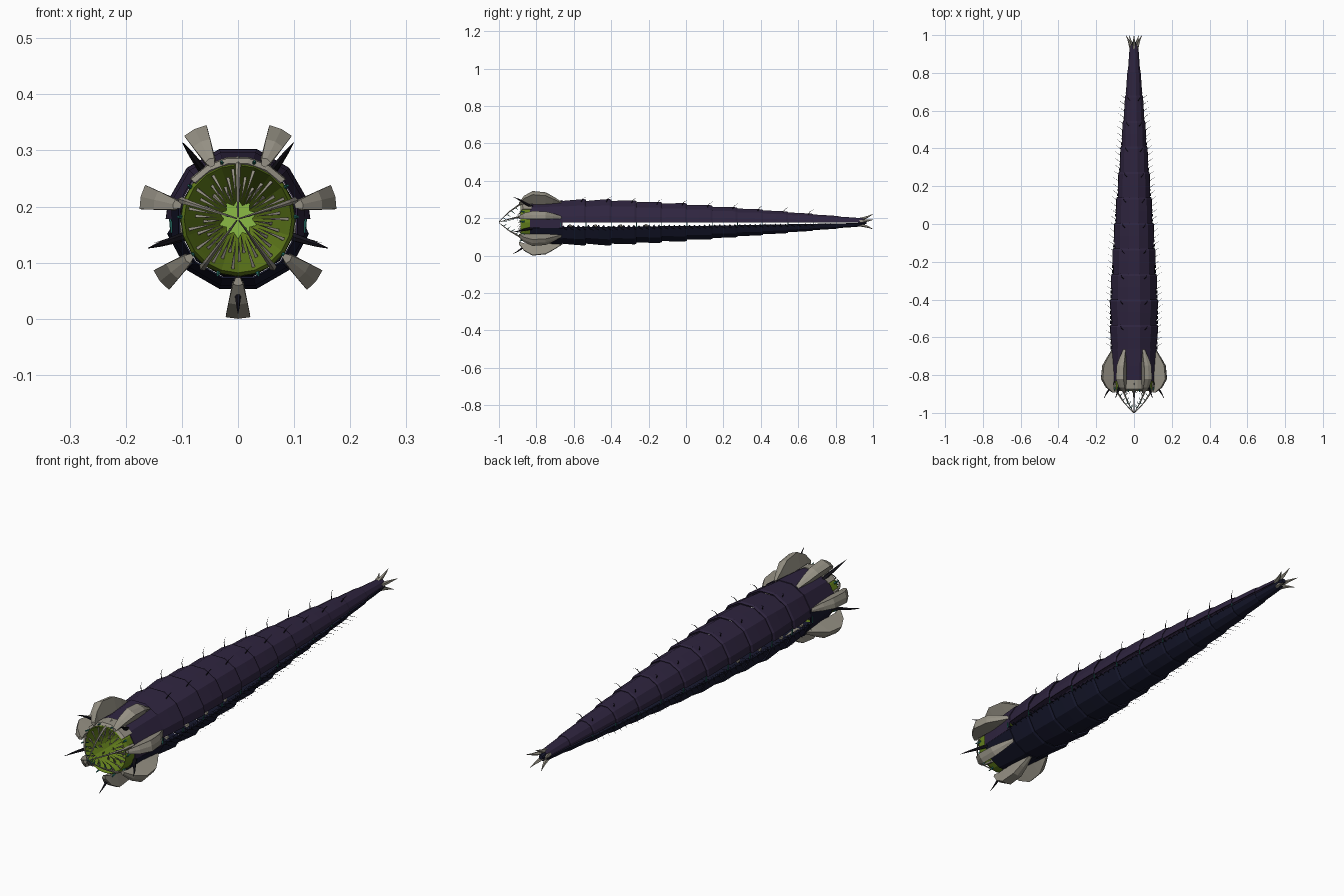
import bpy, bmesh
from math import sin, cos, radians, pi
from mathutils import Vector
import random

random.seed(4)
cube = bpy.data.objects.get("Cube")
if cube:
    bpy.data.objects.remove(cube)

AXIS = 0.178  # height of the body's centre line


def material(name, rgb):
    m = bpy.data.materials.new(name)
    m.use_nodes = True
    m.diffuse_color = (*rgb, 1)
    bsdf = m.node_tree.nodes["Principled BSDF"]
    bsdf.inputs["Base Color"].default_value = (*rgb, 1)
    bsdf.inputs["Roughness"].default_value = 0.8
    return m


PURPLE = material("purple hide", (0.028, 0.018, 0.05))
NAVY = material("navy belly", (0.008, 0.009, 0.026))
BONE = material("grey bone", (0.3, 0.28, 0.23))
GREEN = material("green flesh", (0.13, 0.22, 0.012))
LIME = material("lime throat", (0.26, 0.5, 0.06))
BLACK = material("black spine", (0.008, 0.007, 0.012))
TEAL = material("teal sinew", (0.02, 0.17, 0.14))


def polar(angle, r, y):
    a = radians(angle)
    return Vector((r * cos(a), y, AXIS + r * sin(a)))


def loft(bm, rings, closed=True, caps=True):
    rows = [[bm.verts.new(p) for p in ring] for ring in rings]
    n = len(rows[0])
    for a, b in zip(rows, rows[1:]):
        for i in range(n if closed else n - 1):
            j = (i + 1) % n
            bm.faces.new((a[i], a[j], b[j], b[i]))
    if closed and caps:
        bm.faces.new(rows[0])
        bm.faces.new(rows[-1])


def spike(bm, path, radius, sides=4, tip=0.08):
    """Tapered spike along a path of points."""
    path = [Vector(p) for p in path]
    rings = []
    for i, p in enumerate(path):
        d = (path[min(i + 1, len(path) - 1)] - path[max(i - 1, 0)]).normalized()
        u = d.orthogonal().normalized()
        v = d.cross(u)
        r = radius * (1 - (1 - tip) * i / (len(path) - 1))
        rings.append([p + r * (u * cos(2 * pi * k / sides) + v * sin(2 * pi * k / sides))
                      for k in range(sides)])
    loft(bm, rings)


def finish(name, bm, mat, thickness=0):
    bmesh.ops.recalc_face_normals(bm, faces=bm.faces)
    mesh = bpy.data.meshes.new(name)
    bm.to_mesh(mesh)
    bm.free()
    mesh.materials.append(mat)
    obj = bpy.data.objects.new(name, mesh)
    bpy.context.collection.objects.link(obj)
    if thickness:
        mod = obj.modifiers.new("thickness", "SOLIDIFY")
        mod.thickness = thickness
        mod.offset = 0
    return obj


PROFILE = [(-0.67, 0.124), (-0.4, 0.125), (0, 0.102), (0.5, 0.061), (0.95, 0.02)]


def body_radius(y):
    for (y0, r0), (y1, r1) in zip(PROFILE, PROFILE[1:]):
        if y <= y1:
            return r0 + (r1 - r0) * max(0, (y - y0) / (y1 - y0))
    return PROFILE[-1][1]


# Back and belly shells: overlapping plates that flare towards the tail
COUNT = 12
STEP = 1.62 / COUNT
starts = [-0.67 + STEP * i for i in range(COUNT)]
UPPER = [0] + list(range(15, 180, 30)) + [180]
LOWER = [192, 225, 255, 285, 315, 348]
for name, angles, mat in (("back_plates", UPPER, PURPLE), ("belly_plates", LOWER, NAVY)):
    bm = bmesh.new()
    for y in starts:
        rings = []
        for t, flare in ((-0.04, 0.93), (0.5, 0.985), (0.93, 1.02), (1.0, 0.99)):
            yy = y + t * STEP
            r = body_radius(yy) * flare
            rings.append([polar(a, r, yy) for a in angles])
        loft(bm, rings, closed=False)
    finish(name, bm, mat, 0.003)

# Ragged fringe on the belly edge and sinews bridging the side gap
fringe, sinew, stumps = bmesh.new(), bmesh.new(), bmesh.new()
for y in starts[:-1]:
    for angle, top in ((192, 180), (348, 360)):
        r = body_radius(y) * 0.97
        spike(sinew, [polar(angle, r, y), polar(top, r, y)], 0.003, tip=0.8)
        for k in range(5):
            yy = y + STEP * (k + 0.5) / 5
            r = body_radius(yy) * 0.97
            rise = (top - angle) * random.uniform(0.2, 0.5)
            spike(fringe, [polar(angle, r, yy), polar(angle + rise, r, yy)], 0.011 * r / 0.12)
        if y < -0.2:
            spike(stumps, [polar(angle, r * 0.85, y + 0.05),
                           polar(angle + (top - angle) * 0.3, r * 0.9, y + 0.05)], 0.012, 6, 0.5)
finish("belly_fringe", fringe, NAVY)
finish("side_sinews", sinew, TEAL)
finish("side_stumps", stumps, BONE)

# Fine hairs along the back and flanks
bm = bmesh.new()
for i, y in enumerate(starts[:-2]):
    for angle in (62, 118):
        yy = y + STEP * 0.8
        r = body_radius(yy)
        spike(bm, [polar(angle, r * 0.95, yy), polar(angle, r + 0.018, yy + 0.01),
                   polar(angle, r + 0.032, yy + 0.03)], 0.0025, 3)
    for angle in (196, 344):
        for k in range(4):
            yy = y + STEP * (k + 0.5) / 4
            r = body_radius(yy)
            spike(bm, [polar(angle, r * 0.95, yy), polar(angle, r + 0.032, yy + 0.024)], 0.0018, 3)
finish("hairs", bm, BLACK)

# Head collar, purple above and navy below
for name, first, mat in (("head_collar_top", -15, PURPLE), ("head_collar_bottom", 165, NAVY)):
    bm = bmesh.new()
    loft(bm, [[polar(first + 30 * k, r, y) for k in range(7)]
              for y, r in ((-0.835, 0.108), (-0.75, 0.115), (-0.66, 0.121))], closed=False)
    finish(name, bm, mat, 0.003)

# Mouth: outer gum folding into a funnel, with a bright throat
GUM = [(-0.8, 0.103), (-0.87, 0.102), (-0.885, 0.096), (-0.86, 0.088), (-0.77, 0.06), (-0.69, 0.022)]
bm = bmesh.new()
loft(bm, [[polar(k * 18, r, y) for k in range(20)] for y, r in GUM], caps=False)
finish("mouth_funnel", bm, GREEN)
bm = bmesh.new()
loft(bm, [[polar(k * 18, r * (1 if k % 2 else 0.7), y) for k in range(20)]
          for y, r in ((-0.715, 0.036), (-0.69, 0.03))])
finish("throat", bm, LIME)
bm = bmesh.new()
loft(bm, [[polar(a, r, y) for a in range(40, 141, 20)]
          for y, r in ((-0.825, 0.11), (-0.872, 0.108), (-0.88, 0.099))], closed=False)
finish("upper_lip", bm, BONE, 0.004)

# Rows of teeth inside the funnel
bm = bmesh.new()
for row, (y, r, length) in enumerate(((-0.865, 0.09, 0.05), (-0.82, 0.076, 0.042), (-0.775, 0.06, 0.032))):
    for k in range(15):
        a = k * 24 + row * 8
        spike(bm, [polar(a, r, y), polar(a, r - length * 0.5, y - 0.012),
                   polar(a, r - length, y - 0.035)], 0.004)
finish("inner_teeth", bm, BONE)

# Five long tusks meeting in front of the mouth, with small barbs
tusks, barbs = bmesh.new(), bmesh.new()
for k in range(5):
    a = 90 + 72 * k
    spike(tusks, [polar(a, 0.106, -0.84), polar(a, 0.094, -0.89),
                  polar(a, 0.056, -0.945), polar(a, 0.003, -1.0)], 0.007, 5, 0.2)
    for t in (0.2, 0.4, 0.6, 0.8):
        r, y = 0.09 * (1 - t) + 0.005, -0.89 - 0.105 * t
        spike(barbs, [polar(a, r, y), polar(a, r - 0.014, y + 0.018)], 0.003, 3)
finish("tusks", tusks, BONE)
finish("tusk_barbs", barbs, TEAL)

# Seven bony petals around the head
PETAL = [(-0.665, 0.11, 0.118, 0.007), (-0.71, 0.108, 0.146, 0.016), (-0.75, 0.11, 0.168, 0.021),
         (-0.82, 0.112, 0.175, 0.022), (-0.865, 0.112, 0.15, 0.017), (-0.892, 0.104, 0.116, 0.009)]
bm = bmesh.new()
for k in range(7):
    a = radians(-90 + 360 / 7 * k)
    out, side = Vector((cos(a), 0, sin(a))), Vector((-sin(a), 0, cos(a)))
    rings = []
    for y, r0, r1, w in PETAL:
        base = Vector((0, y, AXIS))
        section = ((r0, -0.45), (r1, -1), (r1 + 0.003, 0), (r1, 1), (r0, 0.45))
        rings.append([base + out * r + side * w * s for r, s in section])
    loft(bm, rings)
finish("head_petals", bm, BONE)

# Five curved black horns and teal beads around the mouth
horns, beads = bmesh.new(), bmesh.new()
for k in range(5):
    a = -90 + 72 * k
    spike(horns, [polar(a, 0.1, -0.82), polar(a, 0.125, -0.86), polar(a, 0.145, -0.885),
                  polar(a, 0.158, -0.905), polar(a, 0.168, -0.925)], 0.0085, 6)
    for d in (-20, 20):
        spike(beads, [polar(a + d, 0.1, -0.865), polar(a + d, 0.107, -0.89)], 0.005, 5, 0.4)
finish("horns", horns, BLACK)
finish("mouth_beads", beads, TEAL)

# Tail claws around a dark stub
bm = bmesh.new()
for k in range(5):
    a = 90 + 72 * k
    spike(bm, [polar(a, 0.014, 0.925), polar(a, 0.025, 0.96),
               polar(a, 0.034, 0.98), polar(a, 0.045, 1.0)], 0.01, 5)
finish("tail_claws", bm, BONE)
bm = bmesh.new()
spike(bm, [(0, 0.92, AXIS), (0, 0.965, AXIS)], 0.018, 8, 0.5)
finish("tail_stub", bm, NAVY)
